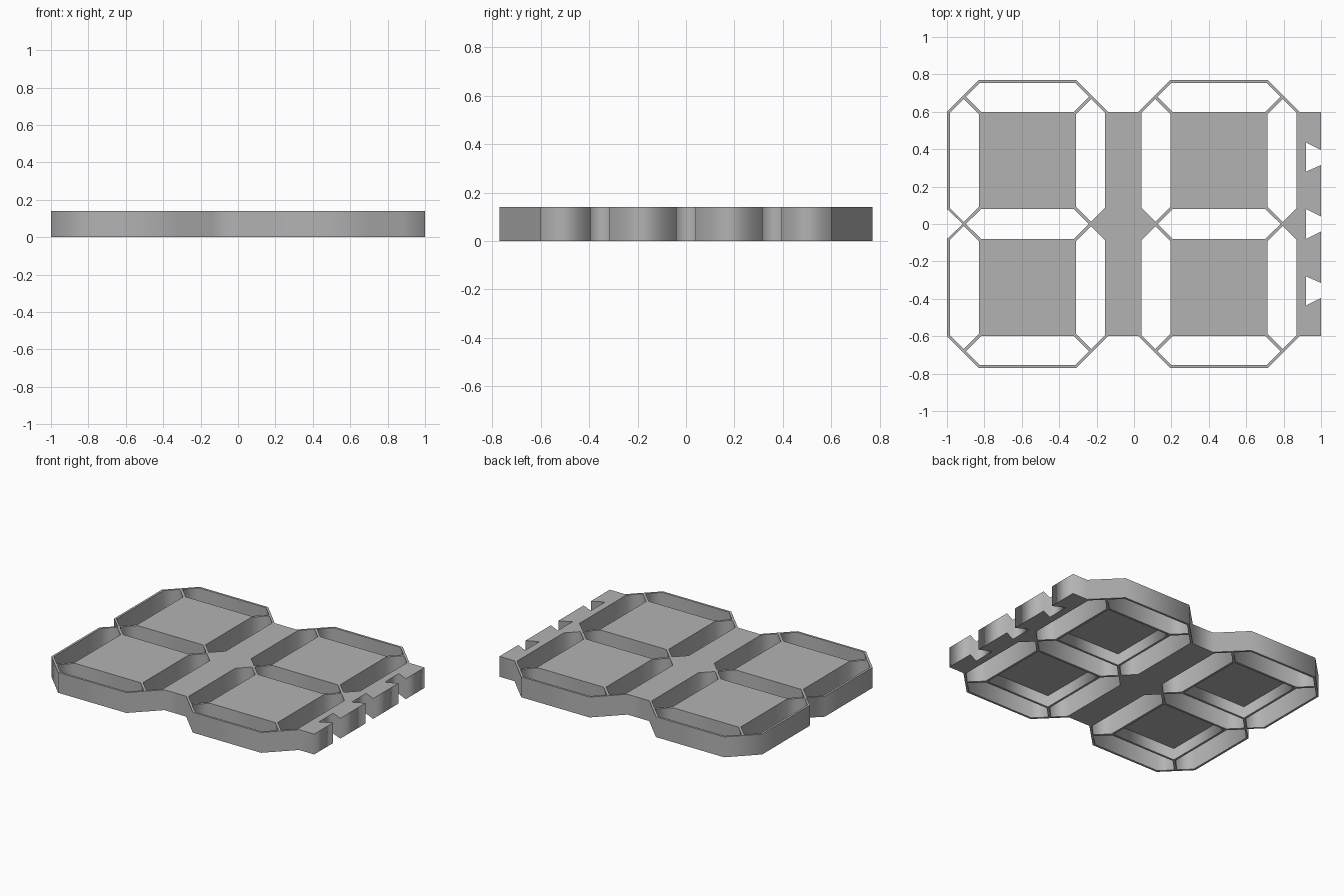
import bpy

cube = bpy.data.objects.get("Cube")
if cube:
    bpy.data.objects.remove(cube)

HEIGHT = 0.14
CELL_X = (-0.57, 0.455)
CELL_Y = 0.34
PLATE = 0.26          # half width of a cell plate
RIM = 0.43            # half width of a cell's octagonal rim
WALL = 0.015
STRUT = 0.012

grey = bpy.data.materials.new("plain_grey")
grey.use_nodes = True
colour = (0.45, 0.45, 0.45, 1)
grey.diffuse_color = colour
grey.node_tree.nodes["Principled BSDF"].inputs["Base Color"].default_value = colour


def prism(name, loops, z0, z1):
    """Extrude a flat outline, with any further loops cut out as holes."""
    curve = bpy.data.curves.new(name, "CURVE")
    curve.dimensions = "2D"
    curve.fill_mode = "BOTH"
    curve.extrude = (z1 - z0) / 2
    for loop in loops:
        spline = curve.splines.new("POLY")
        spline.points.add(len(loop) - 1)
        for point, (x, y) in zip(spline.points, loop):
            point.co = (x, y, 0, 1)
        spline.use_cyclic_u = True
    temp = bpy.data.objects.new(name + "_outline", curve)
    bpy.context.collection.objects.link(temp)
    bpy.context.view_layer.update()
    mesh = bpy.data.meshes.new_from_object(temp.evaluated_get(bpy.context.evaluated_depsgraph_get()))
    bpy.data.objects.remove(temp)
    for vert in mesh.vertices:
        vert.co.z += (z0 + z1) / 2
    mesh.materials.clear()
    mesh.materials.append(grey)
    obj = bpy.data.objects.new(name, mesh)
    bpy.context.collection.objects.link(obj)
    return obj


def square(cx, cy, half):
    return [(cx + sx * half, cy + sy * half)
            for sx, sy in ((-1, -1), (1, -1), (1, 1), (-1, 1))]


# Outer silhouette: back half left to right, then mirrored to the front
mid = (PLATE + RIM) / 2
half = [(CELL_X[0] - mid, 0)]
for cx in CELL_X:
    half += [(cx - RIM, CELL_Y + PLATE), (cx - PLATE, CELL_Y + RIM),
             (cx + PLATE, CELL_Y + RIM), (cx + RIM, CELL_Y + PLATE)]
half.insert(1, (CELL_X[0] - RIM, CELL_Y - PLATE))
half += [(1, CELL_Y + PLATE)]
# Dovetail slots in the right edge
half += [(1, 0.395), (0.92, 0.435), (0.92, 0.28), (1, 0.315), (1, 0.04), (0.92, 0.08)]
outline = half + [(x, -y) for x, y in reversed(half[1:])]

# Openings around each plate, separated by the corner struts
inner = RIM - WALL
chamfer = PLATE + RIM - WALL * 2 ** 0.5
side = [(PLATE - STRUT, PLATE), ((chamfer - STRUT) / 2, (chamfer + STRUT) / 2),
        (chamfer - inner, inner)]
side += [(-x, y) for x, y in reversed(side)]
holes = []
for cx in CELL_X:
    for sy in (1, -1):
        cy = sy * CELL_Y
        holes.append([(cx + x, cy + sy * y) for x, y in side])
        holes.append([(cx + y, cy + x) for x, y in side])
        holes.append([(cx - y, cy + x) for x, y in side])
        holes.append(square(cx, cy, PLATE - WALL))
    # Shared opening between the front and back cells
    w, gap = PLATE - STRUT, CELL_Y - PLATE
    tip = (chamfer - STRUT) / 2
    holes.append([(cx - tip, 0), (cx - w, gap), (cx + w, gap),
                  (cx + tip, 0), (cx + w, -gap), (cx - w, -gap)])

prism("frame", [outline] + holes, 0, HEIGHT)

# Cell plates close the tops of the square wells
for cx, column in zip(CELL_X, ("right", "left")):
    for sy, row in ((-1, "front"), (1, "back")):
        prism(f"{row}_{column}_plate", [square(cx, sy * CELL_Y, PLATE - WALL)], 0.08, HEIGHT)
